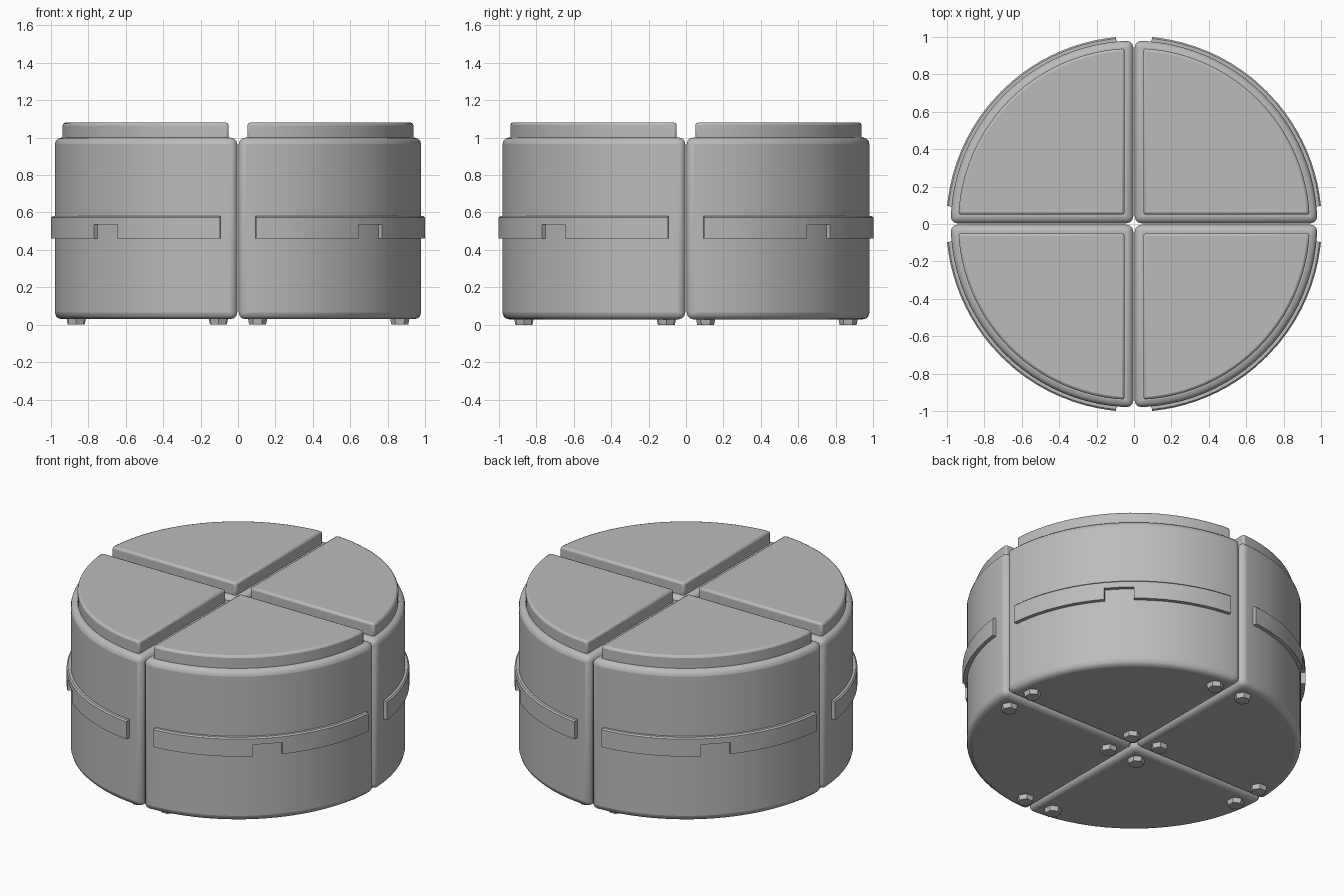
import bpy
import bmesh
from math import sin, cos, radians, asin, pi
from mathutils import Matrix

cube = bpy.data.objects.get("Cube")
if cube:
    bpy.data.objects.remove(cube, do_unlink=True)

grey = bpy.data.materials.new("plain grey")
grey.use_nodes = True
GREY = (0.5, 0.5, 0.5, 1)
grey.diffuse_color = GREY
grey.node_tree.nodes["Principled BSDF"].inputs["Base Color"].default_value = GREY


def finish(bm, name, turn, bevel=0, segments=2):
    """Turn the part into its quarter, round its edges and shade it."""
    bmesh.ops.recalc_face_normals(bm, faces=bm.faces)
    mesh = bpy.data.meshes.new(name)
    bm.to_mesh(mesh)
    bm.free()
    mesh.materials.append(grey)
    obj = bpy.data.objects.new(name, mesh)
    bpy.context.collection.objects.link(obj)
    obj.rotation_euler.z = turn
    if bevel:
        mod = obj.modifiers.new("rounded edges", "BEVEL")
        mod.width, mod.segments = bevel, segments
        mod.limit_method, mod.angle_limit = "ANGLE", radians(40)
    bpy.ops.object.select_all(action="DESELECT")
    obj.select_set(True)
    bpy.context.view_layer.objects.active = obj
    bpy.ops.object.shade_smooth_by_angle(angle=radians(35))
    return obj


def wedge(gap, radius, low, high, steps=24):
    """Quarter disc, set back from both axes by the gap."""
    bm = bmesh.new()
    start = asin(gap / radius)
    angles = [start + (pi / 2 - 2 * start) * i / steps for i in range(steps + 1)]
    outline = [(gap, gap)] + [(radius * cos(a), radius * sin(a)) for a in angles]
    face = bm.faces.new([bm.verts.new((x, y, low)) for x, y in outline])
    new = bmesh.ops.extrude_face_region(bm, geom=[face])["geom"]
    top = [v for v in new if isinstance(v, bmesh.types.BMVert)]
    bmesh.ops.translate(bm, verts=top, vec=(0, 0, high - low))
    return bm


def notched_band(inner, outer, low, notch, high):
    """Raised strip along the curved wall with a notch in its lower edge."""
    bm = bmesh.new()
    stations = [(5.5 + i * 3.45, low) for i in range(11)]
    stations += [(40, low), (40, notch), (45, notch), (50, notch), (50, low)]
    stations += [(90 - a, low) for a in range(39, 5, -4)] + [(84.5, low)]
    rings = []
    for angle, bottom in stations:
        c, s = cos(radians(angle)), sin(radians(angle))
        section = [(inner, bottom), (outer, bottom), (outer, high - 0.008),
                   (outer - 0.008, high), (inner, high)]
        rings.append([bm.verts.new((r * c, r * s, z)) for r, z in section])
    for a, b in zip(rings, rings[1:]):
        for i in range(len(a)):
            j = (i + 1) % len(a)
            bm.faces.new((a[i], a[j], b[j], b[i]))
    bm.faces.new(rings[0])
    bm.faces.new(rings[-1])
    bmesh.ops.remove_doubles(bm, verts=bm.verts, dist=0.0001)
    return bm


def feet(spots):
    """Small six-sided feet under the corners."""
    bm = bmesh.new()
    for x, y in spots:
        bmesh.ops.create_cone(bm, cap_ends=True, segments=6, radius1=0.045,
                              radius2=0.055, depth=0.05,
                              matrix=Matrix.Translation((x, y, 0.025)))
    return bm


# Four identical quarters
for k, side in enumerate(("back_left", "back_right", "front_right", "front_left")):
    turn = k * pi / 2
    finish(wedge(0.004, 0.98, 0.03, 1.0), side + "_body", turn, 0.035, 3)
    finish(wedge(0.05, 0.94, 0.98, 1.08), side + "_lid", turn, 0.014, 2)
    finish(notched_band(0.96, 1.004, 0.46, 0.535, 0.58), side + "_band", turn)
    finish(feet([(0.105, 0.105), (0.865, 0.105), (0.105, 0.865)]), side + "_feet", turn)
